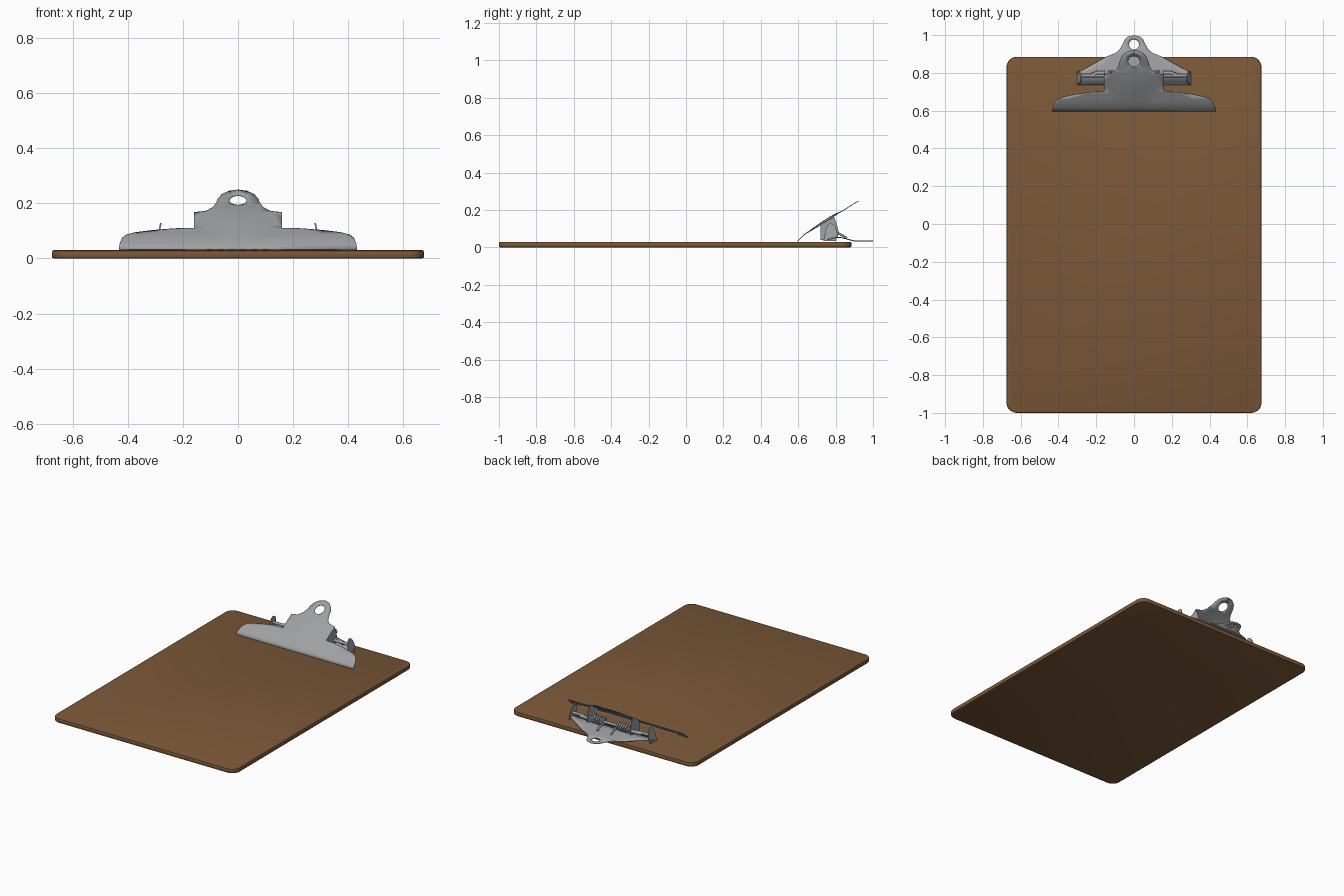
import bpy, bmesh, math
from mathutils import Vector

if "Cube" in bpy.data.objects:
    bpy.data.objects.remove(bpy.data.objects["Cube"])


def material(name, rgb):
    m = bpy.data.materials.new(name)
    m.diffuse_color = (*rgb, 1)
    m.use_nodes = True
    m.node_tree.nodes["Principled BSDF"].inputs["Base Color"].default_value = m.diffuse_color
    return m


BROWN = material("brown hardboard", (0.20, 0.098, 0.04))
STEEL = material("grey steel", (0.35, 0.355, 0.365))


def finish(name, bm, mat, angle=35):
    me = bpy.data.meshes.new(name)
    bm.to_mesh(me)
    bm.free()
    ob = bpy.data.objects.new(name, me)
    bpy.context.collection.objects.link(ob)
    me.materials.append(mat)
    bpy.ops.object.select_all(action='DESELECT')
    ob.select_set(True)
    bpy.context.view_layer.objects.active = ob
    bpy.ops.object.shade_smooth_by_angle(angle=math.radians(angle))
    return ob


def interp(table, t):
    if t <= table[0][0]:
        return table[0][1]
    for (a, va), (b, vb) in zip(table, table[1:]):
        if t <= b:
            return va + (vb - va) * (t - a) / (b - a)
    return table[-1][1]


def sheet(name, half, hole, height, ycuts, xcuts, thick):
    """Sheet metal from a mirrored half outline, with a round hole, bent by height(x, y)."""
    pts = half + [(-x, y) for x, y in reversed(half) if x > 0]
    cx, cy, rx, ry = hole
    ring = [(cx + rx * math.cos(i * math.tau / 24), cy + ry * math.sin(i * math.tau / 24))
            for i in range(24)]
    bm = bmesh.new()
    for loop in (pts, ring):
        vs = [bm.verts.new((x, y, 0)) for x, y in loop]
        for a, b in zip(vs, vs[1:] + vs[:1]):
            bm.edges.new((a, b))
    bmesh.ops.triangle_fill(bm, edges=bm.edges[:], use_beauty=True)
    cuts = [((0, y, 0), (0, 1, 0)) for y in ycuts] + [((x, 0, 0), (1, 0, 0)) for x in xcuts]
    for co, no in cuts:
        bmesh.ops.bisect_plane(bm, geom=bm.verts[:] + bm.edges[:] + bm.faces[:],
                               plane_co=co, plane_no=no)
    for f in bm.faces:
        f.normal_update()
        if f.normal.z < 0:
            f.normal_flip()
    for v in bm.verts:
        v.co.z = height(v.co.x, v.co.y)
    ob = finish(name, bm, STEEL)
    mod = ob.modifiers.new("thickness", 'SOLIDIFY')
    mod.thickness = thick
    return ob


def side_plate(name, yz, x, thick, lean=0):
    """Upright plate in the y-z plane, leaning inward with height."""
    bm = bmesh.new()
    s = 1 if x > 0 else -1
    vs = [bm.verts.new((x - s * lean * (z - 0.033), y, z)) for y, z in yz]
    f = bm.faces.new(vs)
    g = bmesh.ops.extrude_face_region(bm, geom=[f])
    for v in g["geom"]:
        if isinstance(v, bmesh.types.BMVert):
            v.co.x -= s * thick
    bmesh.ops.recalc_face_normals(bm, faces=bm.faces[:])
    return finish(name, bm, STEEL)


def wire(name, pts, r):
    cu = bpy.data.curves.new(name, 'CURVE')
    cu.dimensions = '3D'
    cu.bevel_depth = r
    cu.bevel_resolution = 2
    cu.use_fill_caps = True
    sp = cu.splines.new('POLY')
    sp.points.add(len(pts) - 1)
    for p, co in zip(sp.points, pts):
        p.co = (*co, 1)
    cu.materials.append(STEEL)
    bpy.context.collection.objects.link(bpy.data.objects.new(name, cu))


# Board: rounded rectangle with softened rim
bm = bmesh.new()
R, hx, y0, y1 = 0.055, 0.675, -1.0, 0.885
corners = [(hx - R, y1 - R, 0), (-hx + R, y1 - R, 90), (-hx + R, y0 + R, 180), (hx - R, y0 + R, 270)]
rim = []
for cx, cy, a0 in corners:
    for i in range(9):
        a = math.radians(a0 + i * 90 / 8)
        rim.append(bm.verts.new((cx + R * math.cos(a), cy + R * math.sin(a), 0)))
face = bm.faces.new(rim)
g = bmesh.ops.extrude_face_region(bm, geom=[face])
bmesh.ops.translate(bm, vec=(0, 0, 0.03), verts=[v for v in g["geom"] if isinstance(v, bmesh.types.BMVert)])
bmesh.ops.recalc_face_normals(bm, faces=bm.faces[:])
flat_edges = [e for e in bm.edges if abs(e.verts[0].co.z - e.verts[1].co.z) < 1e-6]
bmesh.ops.bevel(bm, geom=flat_edges, offset=0.007, segments=2, profile=0.5, affect='EDGES')
finish("board", bm, BROWN)

# Lever: wide jaw, square neck and round thumb loop, bent upward
LEVER = [(0.595, 0.034), (0.612, 0.052), (0.635, 0.073), (0.72, 0.123), (0.79, 0.168), (0.92, 0.25)]


def lever_height(x, y):
    bulge = max(0, 1 - (x / 0.12) ** 2) * interp([(0.64, 0), (0.73, 0.012), (0.80, 0.008), (0.83, 0)], y)
    return interp(LEVER, y) + bulge


lever_half = [(0.432, 0.595), (0.43, 0.612), (0.42, 0.64), (0.405, 0.658), (0.375, 0.672),
              (0.31, 0.686), (0.23, 0.697), (0.16, 0.70), (0.16, 0.79), (0.115, 0.798),
              (0.093, 0.815), (0.079, 0.845), (0.074, 0.868), (0.058, 0.895), (0.032, 0.913),
              (0, 0.92)]
sheet("lever", lever_half, (0, 0.86, 0.031, 0.028), lever_height,
      (0.612, 0.635, 0.66, 0.69, 0.72, 0.755, 0.79, 0.83), (0, -0.04, 0.04, -0.08, 0.08, -0.12, 0.12), 0.004)

# Base plate: raised wings running back down to the hanging loop
BASE = [(0.735, 0.038), (0.80, 0.056), (0.825, 0.056), (0.90, 0.037)]
base_half = [(0.30, 0.735), (0.30, 0.80), (0.15, 0.885), (0.10, 0.905), (0.078, 0.922),
             (0.058, 0.955), (0.05, 0.975), (0.034, 0.992), (0, 1.0)]
sheet("base_plate", base_half, (0, 0.95, 0.026, 0.026), lambda x, y: interp(BASE, y),
      (0.80, 0.825, 0.90), (), 0.005)

# Upright parts on both sides
for s, side in ((1, "right"), (-1, "left")):
    side_plate("lever_flap_" + side, [(0.72, 0.04), (0.72, 0.122), (0.79, 0.167), (0.806, 0.125),
               (0.816, 0.085), (0.812, 0.06), (0.80, 0.04)], s * 0.16, 0.005)
    side_plate("base_ear_" + side, [(0.735, 0.033), (0.80, 0.033), (0.812, 0.07), (0.80, 0.108),
               (0.787, 0.124), (0.77, 0.128), (0.757, 0.12), (0.745, 0.09)], s * 0.302, 0.006, 0.2)
    # Spring coil with its arm reaching under the lever
    coil = [(s * (0.05 + 0.08 * i / 60), 0.785 + 0.022 * math.cos(i * math.tau / 12),
             0.08 + 0.022 * math.sin(i * math.tau / 12)) for i in range(61)]
    wire("spring_" + side, [(s * 0.05, 0.86, 0.05)] + coil + [(s * 0.13, 0.75, 0.135)], 0.006)
    # Bent pin end beyond the flap
    wire("pin_end_" + side, [(s * 0.16, 0.80, 0.08), (s * 0.19, 0.80, 0.08), (s * 0.225, 0.788, 0.075)], 0.011)

# Hinge pin
wire("hinge_pin", [(-0.29, 0.785, 0.08), (0.29, 0.785, 0.08)], 0.009)
